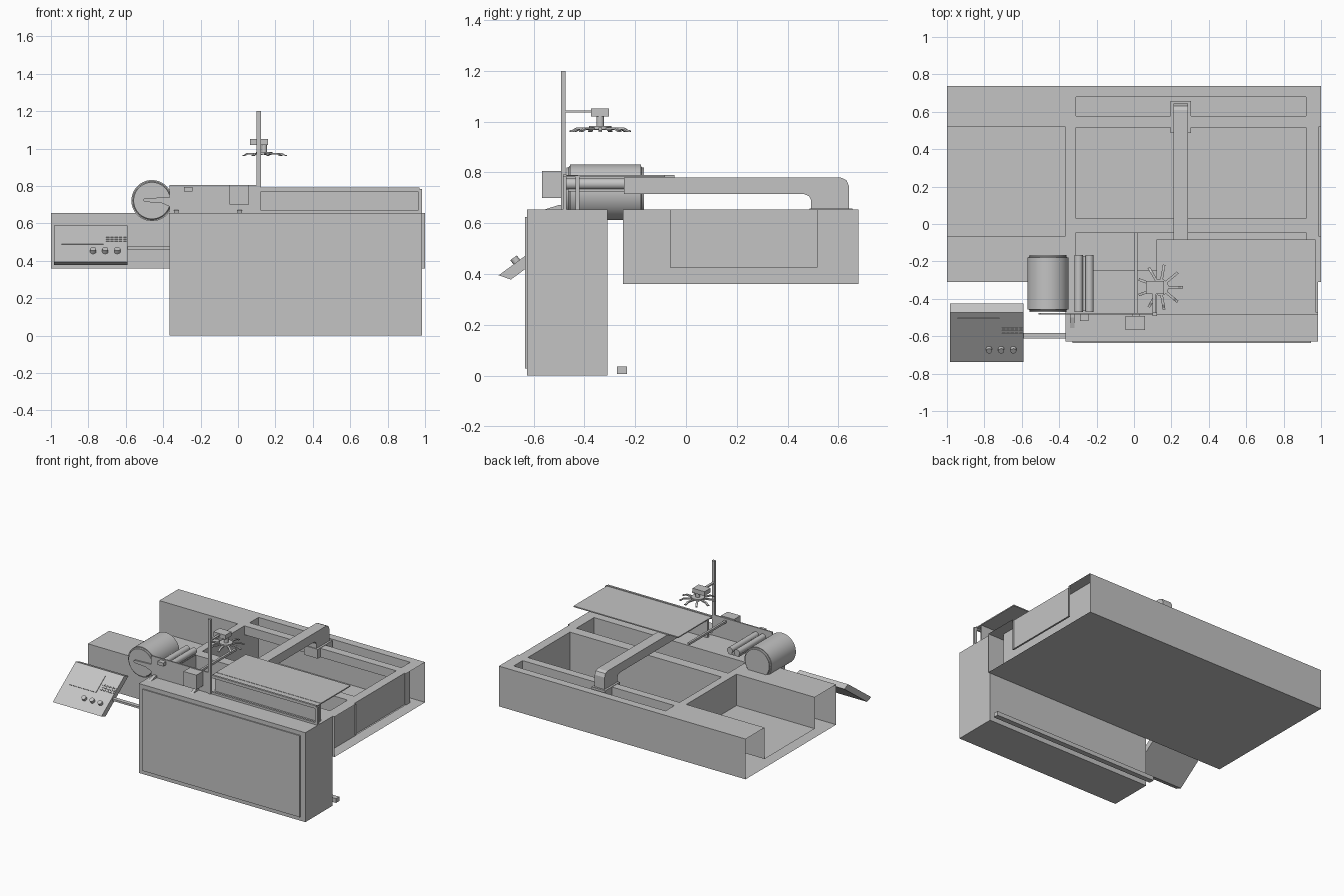
import bpy, bmesh, math
from mathutils import Vector

cube = bpy.data.objects.get("Cube")
if cube:
    bpy.data.objects.remove(cube, do_unlink=True)

grey = bpy.data.materials.new("light_grey")
grey.use_nodes = True
grey.diffuse_color = (0.55, 0.55, 0.55, 1)
grey.node_tree.nodes["Principled BSDF"].inputs["Base Color"].default_value = (0.55, 0.55, 0.55, 1)


def finish(name, bm, smooth=False):
    bmesh.ops.recalc_face_normals(bm, faces=bm.faces)
    me = bpy.data.meshes.new(name)
    bm.to_mesh(me)
    bm.free()
    me.materials.append(grey)
    ob = bpy.data.objects.new(name, me)
    bpy.context.scene.collection.objects.link(ob)
    if smooth:
        bpy.ops.object.select_all(action="DESELECT")
        ob.select_set(True)
        bpy.context.view_layer.objects.active = ob
        bpy.ops.object.shade_smooth_by_angle(angle=math.radians(35))
    return ob


def box(name, x, y, z):
    bm = bmesh.new()
    bmesh.ops.create_cube(bm, size=1)
    for v in bm.verts:
        v.co = [r[0] if c < 0 else r[1] for c, r in zip(v.co, (x, y, z))]
    return finish(name, bm)


def cylinder(name, centre, radius, depth, axis, segments=32, bevel=0):
    bm = bmesh.new()
    bmesh.ops.create_cone(bm, cap_ends=True, segments=segments, radius1=radius,
                          radius2=radius, depth=depth)
    if bevel:
        rims = [e for e in bm.edges if abs(e.verts[0].co.z - e.verts[1].co.z) < 1e-5]
        bmesh.ops.bevel(bm, geom=rims, offset=bevel, segments=3, affect="EDGES")
    turn = Vector((0, 0, 1)).rotation_difference(Vector(axis)).to_matrix()
    for v in bm.verts:
        v.co = turn @ v.co + Vector(centre)
    return finish(name, bm, True)


def extrude(name, profile, lo, hi, axis):
    # Profile is (y, z) when extruded along x, (x, z) when extruded along y
    bm = bmesh.new()
    place = (lambda a, b, t: (t, a, b)) if axis == "x" else (lambda a, b, t: (a, t, b))
    face = bm.faces.new([bm.verts.new(place(a, b, lo)) for a, b in profile])
    out = bmesh.ops.extrude_face_region(bm, geom=[face])
    step = Vector(place(0, 0, hi - lo))
    for g in out["geom"]:
        if isinstance(g, bmesh.types.BMVert):
            g.co += step
    return finish(name, bm)


def sheet(bm, x, y, z):
    # Axis-aligned rectangle: exactly one of the ranges is a single number
    if not isinstance(x, tuple):
        pts = [(x, y[0], z[0]), (x, y[1], z[0]), (x, y[1], z[1]), (x, y[0], z[1])]
    elif not isinstance(y, tuple):
        pts = [(x[0], y, z[0]), (x[1], y, z[0]), (x[1], y, z[1]), (x[0], y, z[1])]
    else:
        pts = [(x[0], y[0], z), (x[1], y[0], z), (x[1], y[1], z), (x[0], y[1], z)]
    bm.faces.new([bm.verts.new(p) for p in pts])


# Base: a sheet shell open at both ends, with a central well and two side pockets
LOW, TOP, SHELF = 0.36, 0.655, 0.425
FRONT, BACK = -0.31, 0.738
WX, WY = (-0.31, 0.92), (-0.249, 0.68)
PY = (-0.063, 0.518)
bm = bmesh.new()
sheet(bm, (-1, 1), (FRONT, BACK), LOW)
for y in (FRONT, BACK):
    sheet(bm, (-1, 1), y, (LOW, TOP))
for x in WX:
    sheet(bm, x, WY, (LOW, TOP))
for y in WY:
    sheet(bm, WX, y, (LOW, TOP))
pockets = [(-1, -0.365), (0.987, 1)]
for px, wall in zip(pockets, (-0.365, 0.987)):
    sheet(bm, px, PY, SHELF)
    sheet(bm, wall, PY, (SHELF, TOP))
    for y in PY:
        sheet(bm, px, y, (SHELF, TOP))
xs = [-1, -0.365, WX[0], WX[1], 0.987, 1]
ys = [FRONT, WY[0], PY[0], PY[1], WY[1], BACK]
holes = [(WX, WY)] + [(p, PY) for p in pockets]
for x0, x1 in zip(xs, xs[1:]):
    for y0, y1 in zip(ys, ys[1:]):
        mx, my = (x0 + x1) / 2, (y0 + y1) / 2
        if not any(h[0] < mx < h[1] and k[0] < my < k[1] for h, k in holes):
            sheet(bm, (x0, x1), (y0, y1), TOP)
bmesh.ops.remove_doubles(bm, verts=bm.verts, dist=1e-5)
finish("base_shell", bm)
box("well_back_bar", WX, (0.517, 0.577), (0.59, TOP))
box("well_divider", WX, (-0.045, 0.03), (LOW + 0.002, TOP))

# Front cabinet
box("cabinet", (-0.365, 0.985), (-0.627, -0.31), (0, TOP))
box("cabinet_front_panel", (-0.33, 0.945), (-0.635, -0.627), (0.028, 0.625))
box("cabinet_foot_rail", (-0.365, 0.985), (-0.272, -0.233), (0.005, 0.036))

# Overhead arm with a rounded outer corner and an inner fillet
arm = [(-0.245, 0.715), (0.465, 0.715), (0.485, 0.707), (0.493, 0.69), (0.493, TOP),
       (0.643, TOP), (0.643, 0.745), (0.632, 0.77), (0.61, 0.78), (-0.245, 0.78)]
extrude("overhead_arm", arm, 0.21, 0.29, "x")
box("arm_foot", (0.195, 0.305), (0.487, 0.657), (0.59, TOP + 0.003))

# Upright side plate that tapers into the roller bracket
plate = [(-0.365, TOP), (0.12, TOP), (0.12, 0.805), (-0.365, 0.805), (-0.365, 0.74),
         (-0.50, 0.735), (-0.51, 0.725), (-0.50, 0.715), (-0.41, 0.71), (-0.365, 0.69)]
extrude("side_plate", plate, -0.485, -0.475, "y")

# Guide frame and feed table
box("guide_top_rail", (0.12, 0.97), (-0.485, -0.47), (0.772, 0.793))
box("guide_bottom_rail", (0.12, 0.985), (-0.485, -0.47), (TOP, 0.67))
box("guide_end_post", (0.962, 0.985), (-0.485, -0.47), (TOP, 0.785))
box("feed_table", (0.12, 0.97), (-0.425, -0.083), (0.782, 0.79))
box("feed_table_lip", (0.12, 0.97), (-0.47, -0.425), (0.782, 0.788))
box("feed_table_support", (0.12, 0.965), (-0.435, -0.42), (TOP, 0.782))

# Large roller and small feed rollers
cylinder("large_roller", (-0.46, -0.318, 0.722), 0.11, 0.304, (0, 1, 0), 64, 0.012)
for x in (-0.296, -0.238):
    cylinder("feed_roller", (x, -0.318, 0.755), 0.022, 0.304, (0, 1, 0), 24)
box("feed_roller_bed", (-0.31, -0.225), (-0.465, -0.17), (0.725, 0.735))
box("cross_rod", (0.004, 0.02), (-0.48, -0.045), (0.775, 0.79))

# Housings and clips on the side plate
box("drive_box", (-0.045, 0.06), (-0.567, -0.492), (0.70, 0.806))
box("drive_box_mount", (-0.01, 0.03), (-0.492, -0.485), (0.72, 0.79))
box("sensor_block", (-0.29, -0.243), (-0.518, -0.485), (0.77, 0.795))
for x in (-0.33, 0.01):
    extrude("plate_clip", [(-0.555, TOP), (-0.485, TOP), (-0.485, 0.672), (-0.5, 0.672)],
            x - 0.012, x + 0.012, "x")

# Mast with star-shaped reel
box("mast", (0.1, 0.123), (-0.492, -0.474), (TOP, 1.2))
box("mast_arm", (0.1, 0.118), (-0.476, -0.37), (1.036, 1.045))
box("reel_block", (0.063, 0.16), (-0.375, -0.304), (1.02, 1.052))
RX, RY = 0.14, -0.338
cylinder("reel_shaft", (RX, RY, 1.0), 0.015, 0.05, (0, 0, 1), 24)
cylinder("reel_hub", (RX, RY, 0.976), 0.045, 0.014, (0, 0, 1), 32)
side = [(0.03, 0.967), (0.095, 0.969), (0.112, 0.96), (0.122, 0.96),
        (0.122, 0.966), (0.112, 0.967), (0.095, 0.977), (0.03, 0.977)]
bm = bmesh.new()
for i in range(9):
    a = 2 * math.pi * i / 9
    rings = []
    for w in (-0.007, 0.007):
        rings.append([bm.verts.new((RX + r * math.cos(a) - w * math.sin(a),
                                    RY + r * math.sin(a) + w * math.cos(a), z))
                      for r, z in side])
    p, q = rings
    bm.faces.new(p)
    bm.faces.new(q)
    for j in range(len(p)):
        k = (j + 1) % len(p)
        bm.faces.new((p[j], p[k], q[k], q[j]))
finish("reel_fingers", bm)

# Tilted control console; u runs along x and t up the sloping face
LO, HI = Vector((0, -0.738, 0.395)), Vector((0, -0.472, 0.59))
slope = (HI - LO).normalized()
normal = Vector((1, 0, 0)).cross(slope)
extrude("console", [(LO.y, LO.z), (HI.y, HI.z), (-0.425, 0.573), (-0.69, 0.378)],
        -0.985, -0.59, "x")


def on_console(x, z):
    return LO + slope * ((z - LO.z) / slope.z) + Vector((x, 0, 0))


def console_plate(name, x, z, height):
    ob = box(name, x, (0, 1), (0, 1))
    low, high = on_console(0, z[0]), on_console(0, z[1])
    for v in ob.data.vertices:
        p = high if v.co.z > 0.5 else low
        v.co = Vector((v.co.x, p.y, p.z)) + normal * (height if v.co.y < 0.5 else -0.002)


console_plate("console_screen", (-0.945, -0.72), (0.487, 0.567), 0.004)
for row in range(3):
    for col in range(5):
        x, z = -0.705 + col * 0.023, 0.503 + row * 0.011
        console_plate("console_key", (x, x + 0.017), (z, z + 0.006), 0.004)
for x in (-0.775, -0.71, -0.645):
    cylinder("console_knob", on_console(x, 0.447) + normal * 0.01, 0.016, 0.022, normal, 20)
box("console_support", (-0.6, -0.365), (-0.612, -0.582), (0.462, 0.476))
